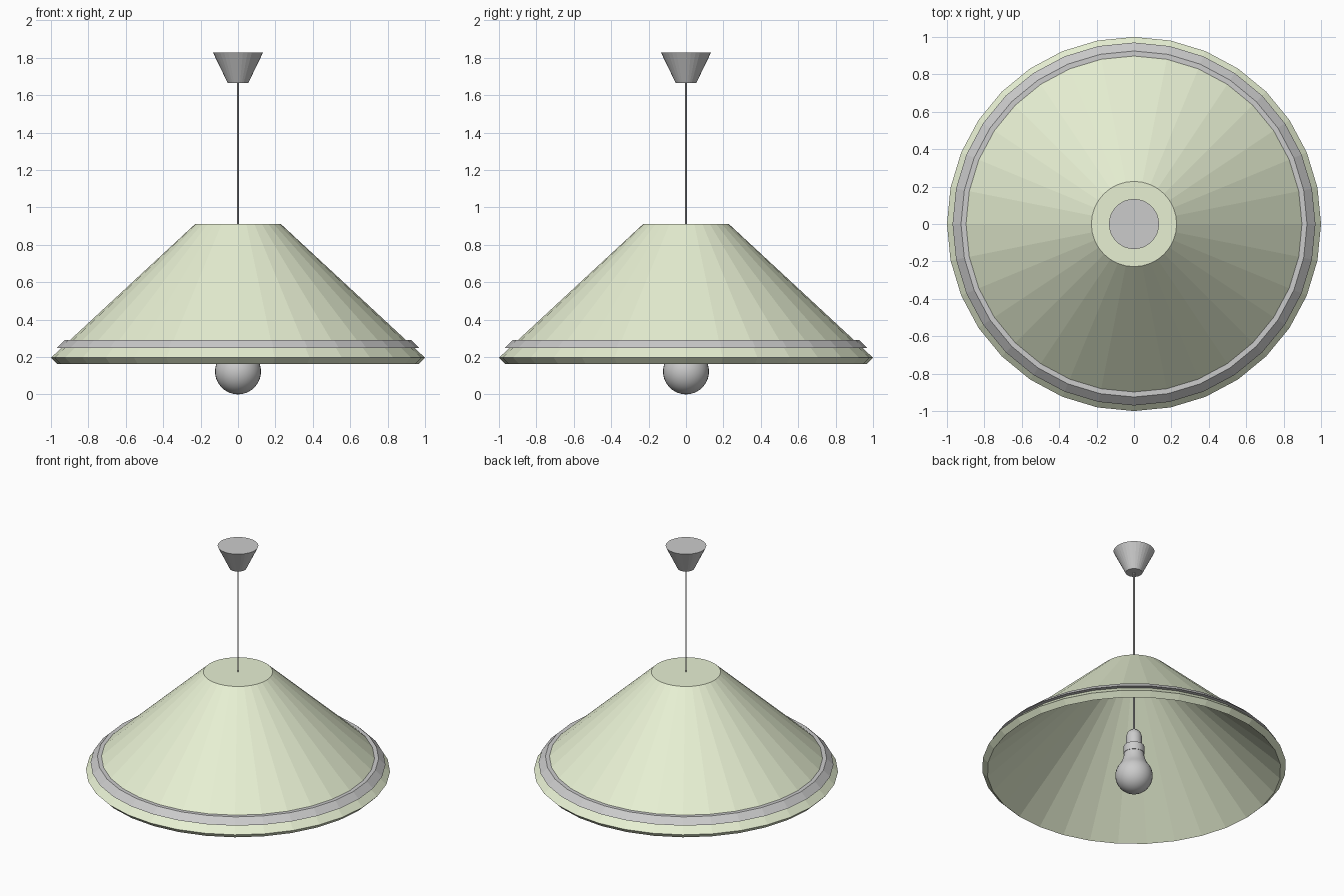
import bpy, bmesh, math

if "Cube" in bpy.data.objects:
    bpy.data.objects.remove(bpy.data.objects["Cube"])

SIDES = 32

def revolve(name, profile, closed=False, smooth=False, color=None, sides=SIDES):
    """Spin an (r, z) profile round the z axis; r = 0 makes a pole."""
    bm = bmesh.new()
    rings = []
    for r, z in profile:
        if r == 0:
            rings.append([bm.verts.new((0, 0, z))] * sides)
        else:
            rings.append([bm.verts.new((r * math.cos(2 * math.pi * i / sides),
                                        r * math.sin(2 * math.pi * i / sides), z))
                          for i in range(sides)])
    pairs = list(zip(rings, rings[1:]))
    if closed:
        pairs.append((rings[-1], rings[0]))
    for a, b in pairs:
        for i in range(sides):
            j = (i + 1) % sides
            bm.faces.new(dict.fromkeys((a[i], a[j], b[j], b[i])))
    bmesh.ops.recalc_face_normals(bm, faces=bm.faces)
    mesh = bpy.data.meshes.new(name)
    bm.to_mesh(mesh)
    bm.free()
    obj = bpy.data.objects.new(name, mesh)
    bpy.context.collection.objects.link(obj)
    if color:
        mat = bpy.data.materials.new(name + "_colour")
        mat.diffuse_color = color
        mat.use_nodes = True
        mat.node_tree.nodes["Principled BSDF"].inputs["Base Color"].default_value = mat.diffuse_color
        mesh.materials.append(mat)
    if smooth:
        bpy.ops.object.select_all(action='DESELECT')
        obj.select_set(True)
        bpy.context.view_layer.objects.active = obj
        bpy.ops.object.shade_smooth_by_angle(angle=math.radians(30))
    return obj

# conical shade with wall thickness and closed top
revolve("shade", [(0, 0.912), (0.228, 0.912), (1.0, 0.196), (0.966, 0.162),
                  (0.21, 0.866), (0, 0.866)], color=(0.80, 0.87, 0.65, 1))

# trim band lying on the slope of the shade
revolve("trim_band", [(0.97, 0.248), (0.925, 0.291), (0.898, 0.291), (0.942, 0.248)],
        closed=True)

# bulb: sphere blending into a neck
R = 0.123
ball = [(0, 0)] + [(R * math.sin(math.radians(a)), R - R * math.cos(math.radians(a)))
                   for a in range(12, 133, 12)]
revolve("bulb", ball + [(0.078, 0.235), (0.068, 0.27), (0.064, 0.31), (0, 0.31)],
        smooth=True)

# stepped lamp holder
revolve("bulb_socket", [(0, 0.29), (0.068, 0.29), (0.068, 0.345), (0.052, 0.355),
                        (0.052, 0.42), (0.042, 0.45), (0.022, 0.468), (0, 0.468)],
        smooth=True)

# hanging cord
revolve("cord", [(0, 0.46), (0.005, 0.46), (0.005, 1.68), (0, 1.68)], sides=8)

# ceiling canopy
revolve("ceiling_canopy", [(0, 1.665), (0.055, 1.665), (0.134, 1.828), (0, 1.828)])
